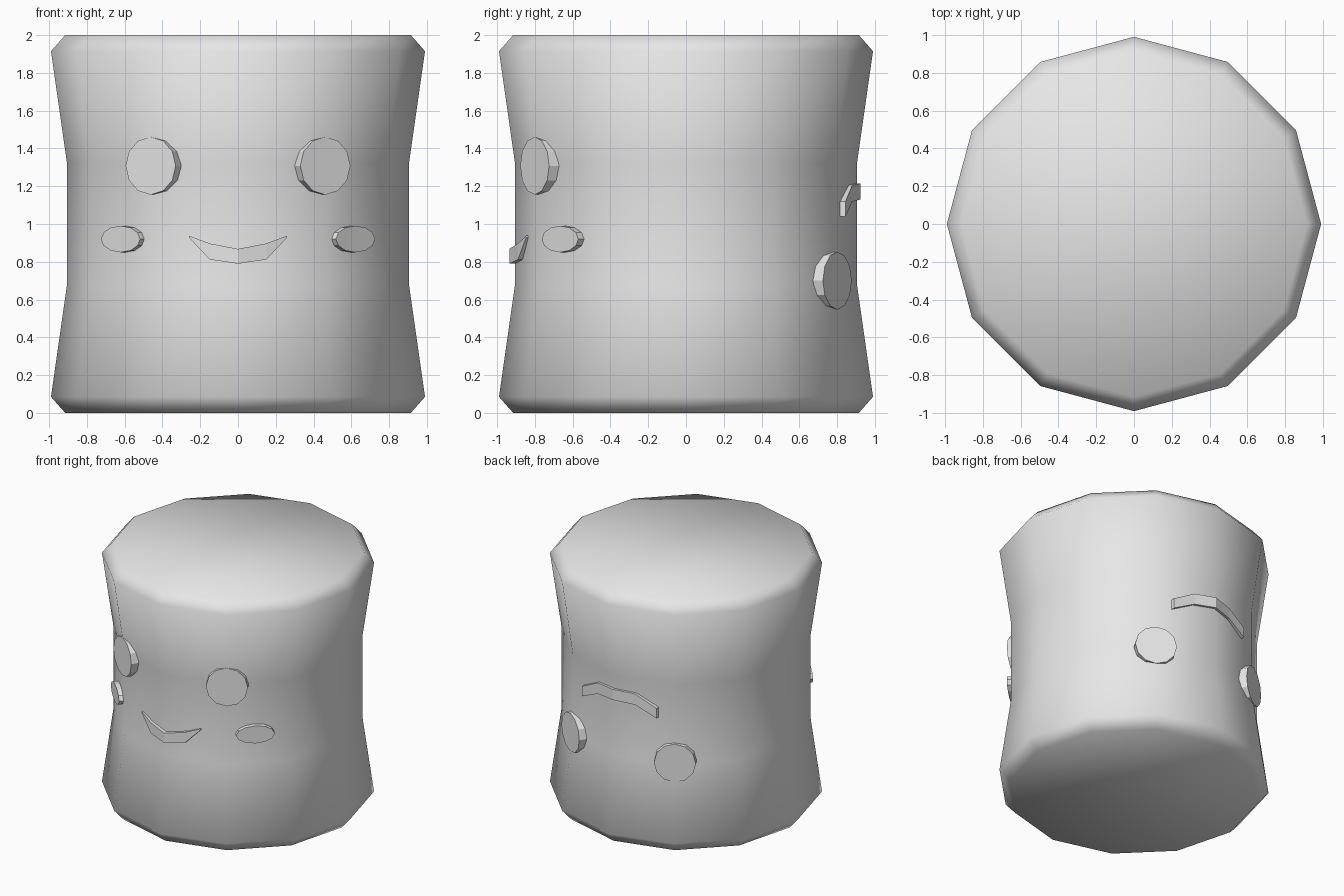
import bpy, bmesh, math
from mathutils import Vector

if "Cube" in bpy.data.objects:
    bpy.data.objects.remove(bpy.data.objects["Cube"])

grey = bpy.data.materials.new("light grey")
grey.diffuse_color = (0.8, 0.8, 0.8, 1)
grey.use_nodes = True
grey.node_tree.nodes["Principled BSDF"].inputs["Base Color"].default_value = grey.diffuse_color


def finish(name, bm, smooth=False):
    bmesh.ops.recalc_face_normals(bm, faces=bm.faces[:])
    for f in bm.faces:
        f.smooth = smooth
    me = bpy.data.meshes.new(name)
    bm.to_mesh(me)
    bm.free()
    me.materials.append(grey)
    ob = bpy.data.objects.new(name, me)
    bpy.context.collection.objects.link(ob)
    return ob


def loft(bm, rings):
    """Skin closed rings of points and cap both ends."""
    vs = [[bm.verts.new(p) for p in ring] for ring in rings]
    n = len(vs[0])
    for a, b in zip(vs, vs[1:]):
        for i in range(n):
            j = (i + 1) % n
            bm.faces.new((a[i], a[j], b[j], b[i]))
    bm.faces.new(vs[0][::-1])
    bm.faces.new(vs[-1])


def disc(name, angle, z, half_w, half_h, r_in, r_out, sides=12):
    """Oval plate on the body; angle in degrees from the front towards +x."""
    a = math.radians(angle)
    out = Vector((math.sin(a), -math.cos(a), 0))
    side = Vector((math.cos(a), math.sin(a), 0))
    rings = []
    for r in (r_in, r_out):
        rings.append([out * r + side * half_w * math.cos(t) + Vector((0, 0, z + half_h * math.sin(t)))
                      for t in (math.tau * i / sides for i in range(sides))])
    bm = bmesh.new()
    loft(bm, rings)
    finish(name, bm)


def mouth(name, half, sign, depth):
    """Bent bar from (x, outer y, low z, high z) stations, mirrored in x."""
    stations = [(-x, y, lo, hi) for x, y, lo, hi in half[:0:-1]] + half
    rings = [[(x, sign * y, lo), (x, sign * y, hi),
              (x, sign * (y - depth), hi), (x, sign * (y - depth), lo)]
             for x, y, lo, hi in stations]
    bm = bmesh.new()
    loft(bm, rings)
    finish(name, bm)


# Waisted twelve-sided body with bevelled rims
profile = [(0.915, 0), (0.99, 0.085), (0.905, 0.68), (0.905, 1.32), (0.99, 1.915), (0.915, 2)]
bm = bmesh.new()
loft(bm, [[(r * math.cos(math.radians(30 * i)), r * math.sin(math.radians(30 * i)), z)
           for i in range(12)] for r, z in profile])
finish("body", bm, smooth=True)

# Eyes (the back face is upside down) and cheeks
for label, s in (("left", -1), ("right", 1)):
    disc("front_eye_" + label, 30 * s, 1.308, 0.153, 0.153, 0.865, 0.925)
    disc("back_eye_" + label, 150 * s, 0.70, 0.153, 0.153, 0.865, 0.925)
    disc("cheek_" + label, 43 * s, 0.92, 0.142, 0.07, 0.868, 0.912)

# Mouths
mouth("front_mouth", [(0, 0.935, 0.79, 0.868), (0.15, 0.89, 0.812, 0.897), (0.26, 0.846, 0.928, 0.938)], -1, 0.05)
mouth("back_mouth", [(0, 0.925, 1.13, 1.215), (0.165, 0.88, 1.118, 1.205), (0.33, 0.845, 1.04, 1.12)], 1, 0.04)
